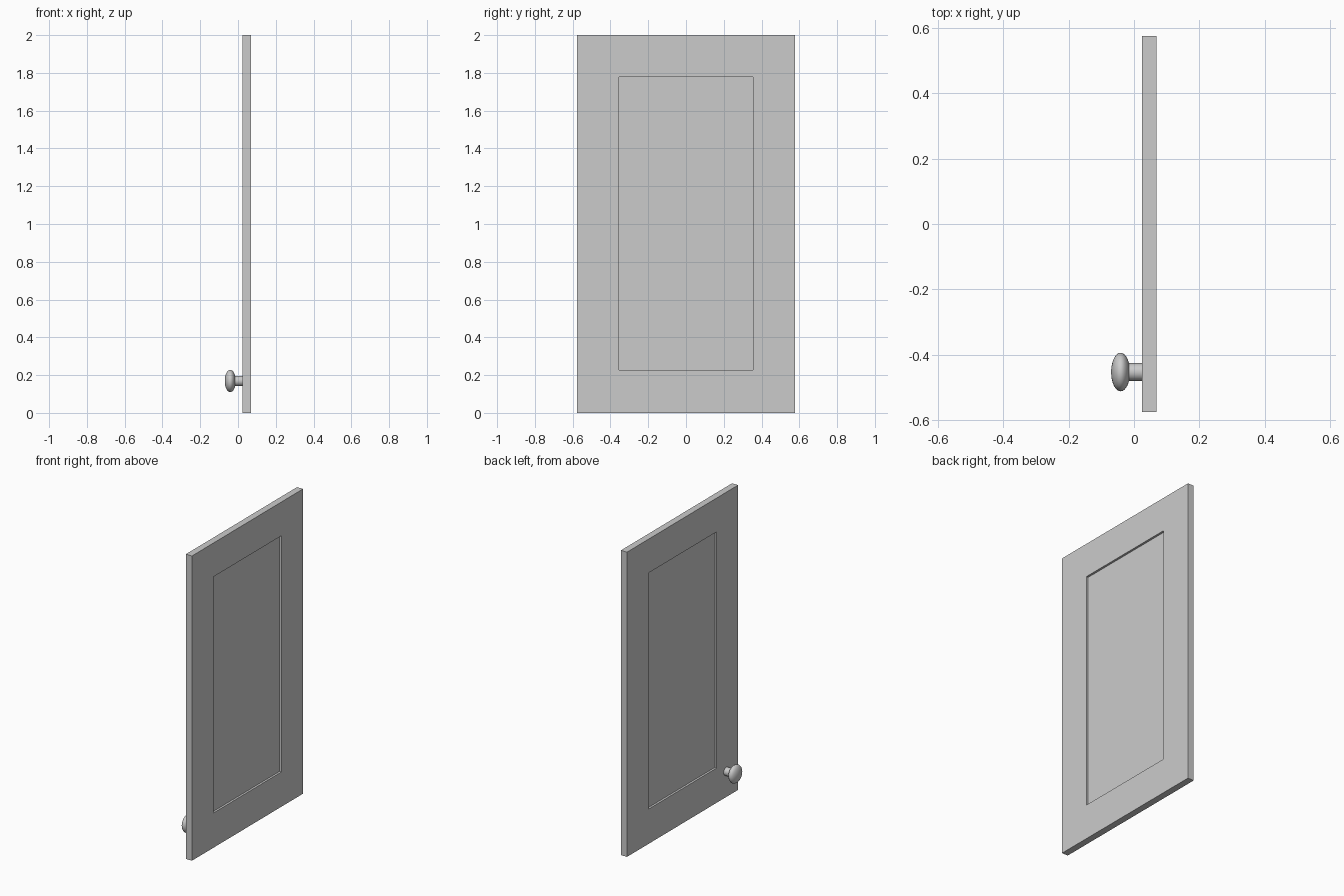
import bpy, bmesh, math
from mathutils import Matrix

cube = bpy.data.objects.get("Cube")
if cube:
    bpy.data.objects.remove(cube, do_unlink=True)

grey = bpy.data.materials.new("light grey")
grey.use_nodes = True
colour = (0.6, 0.6, 0.6, 1)
grey.diffuse_color = colour
grey.node_tree.nodes["Principled BSDF"].inputs["Base Color"].default_value = colour


def make_object(name, bm):
    bmesh.ops.recalc_face_normals(bm, faces=bm.faces)
    mesh = bpy.data.meshes.new(name)
    bm.to_mesh(mesh)
    bm.free()
    mesh.materials.append(grey)
    obj = bpy.data.objects.new(name, mesh)
    bpy.context.collection.objects.link(obj)
    return obj


# Door slab with a recessed panel on both faces
X0, X1, HALF_Y, HEIGHT = 0.025, 0.069, 0.576, 2.0
PANEL_Y, PANEL_Z0, PANEL_Z1, DEPTH = 0.354, 0.228, 1.778, 0.014

bm = bmesh.new()


def ring(x, half_y, z0, z1):
    return [bm.verts.new((x, y, z)) for y, z in
            ((-half_y, z0), (half_y, z0), (half_y, z1), (-half_y, z1))]


def bridge(a, b):
    for i in range(4):
        j = (i + 1) % 4
        bm.faces.new((a[i], a[j], b[j], b[i]))


outer_rings = []
for x, inward in ((X0, DEPTH), (X1, -DEPTH)):
    outer = ring(x, HALF_Y, 0, HEIGHT)
    rim = ring(x, PANEL_Y, PANEL_Z0, PANEL_Z1)
    floor = ring(x + inward, PANEL_Y, PANEL_Z0, PANEL_Z1)
    bridge(outer, rim)
    bridge(rim, floor)
    bm.faces.new(floor)
    outer_rings.append(outer)
bridge(*outer_rings)
make_object("door_panel", bm)

# Round knob: flattened ball on a short stem, pointing to -x
KNOB_Y, KNOB_Z = -0.453, 0.169


def smooth(obj):
    bpy.ops.object.select_all(action="DESELECT")
    obj.select_set(True)
    bpy.context.view_layer.objects.active = obj
    bpy.ops.object.shade_smooth_by_angle(angle=math.radians(40))


to_x = Matrix.Rotation(math.radians(90), 4, "Y")

bm = bmesh.new()
bmesh.ops.create_uvsphere(bm, u_segments=32, v_segments=16, radius=1,
                          matrix=Matrix.Translation((-0.041, KNOB_Y, KNOB_Z))
                          @ Matrix.Diagonal((0.029, 0.059, 0.059, 1)) @ to_x)
smooth(make_object("knob_head", bm))

bm = bmesh.new()
bmesh.ops.create_cone(bm, cap_ends=True, segments=32, radius1=0.027, radius2=0.027,
                      depth=0.065,
                      matrix=Matrix.Translation((-0.0065, KNOB_Y, KNOB_Z)) @ to_x)
smooth(make_object("knob_stem", bm))
